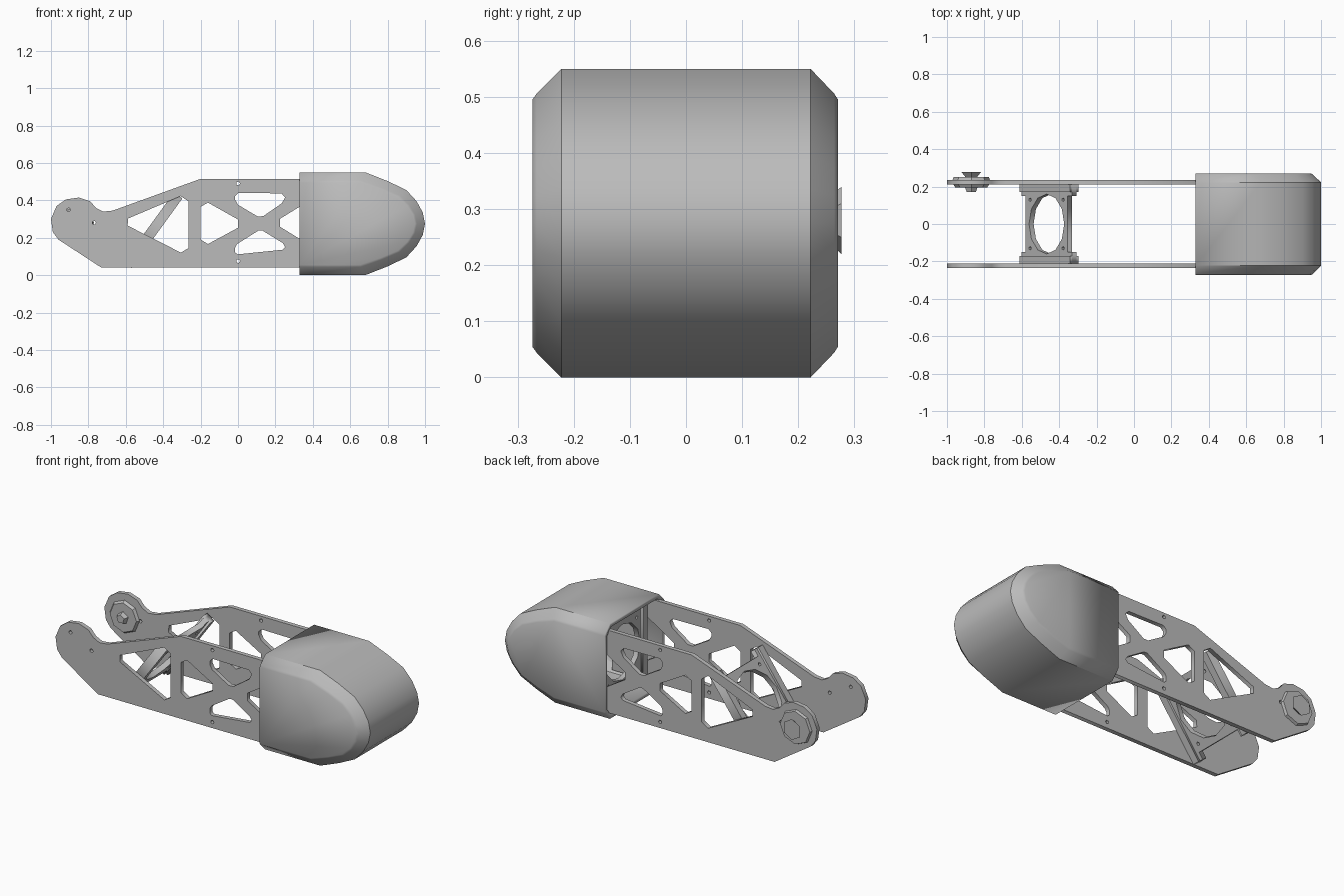
import bpy, bmesh, math
from mathutils import Vector

cube = bpy.data.objects.get("Cube")
if cube:
    bpy.data.objects.remove(cube, do_unlink=True)

grey = bpy.data.materials.new("plain_grey")
grey.use_nodes = True
colour = (0.5, 0.5, 0.5, 1)
grey.diffuse_color = colour
grey.node_tree.nodes["Principled BSDF"].inputs["Base Color"].default_value = colour


def add_mesh(name, mesh):
    mesh.materials.clear()
    mesh.materials.append(grey)
    obj = bpy.data.objects.new(name, mesh)
    bpy.context.collection.objects.link(obj)
    return obj


def clip_corners(points, cut):
    """Replace every sharp corner by a short flat."""
    result = []
    for i, p in enumerate(points):
        p = Vector(p)
        for other in (points[i - 1], points[(i + 1) % len(points)]):
            result.append(p + (Vector(other) - p).normalized() * cut)
    return result


def circle(cx, cy, radius, sides):
    steps = [math.tau * i / sides for i in range(sides)]
    return [(cx + radius * math.cos(a), cy + radius * math.sin(a)) for a in steps]


def cut_sheet(name, loops, thickness, location, rotation):
    """Flat sheet: the first loop is the outline, the others are holes."""
    curve = bpy.data.curves.new(name, "CURVE")
    curve.dimensions = "2D"
    curve.fill_mode = "BOTH"
    curve.extrude = thickness / 2
    for loop in loops:
        spline = curve.splines.new("POLY")
        spline.points.add(len(loop) - 1)
        for point, co in zip(spline.points, loop):
            point.co = (co[0], co[1], 0, 1)
        spline.use_cyclic_u = True
    temp = bpy.data.objects.new(name + "_curve", curve)
    bpy.context.collection.objects.link(temp)
    graph = bpy.context.evaluated_depsgraph_get()
    mesh = bpy.data.meshes.new_from_object(temp.evaluated_get(graph))
    bpy.data.objects.remove(temp, do_unlink=True)
    obj = add_mesh(name, mesh)
    obj.location = location
    obj.rotation_euler = rotation
    return obj


def turned(name, r_in, r_out, y_in, y_out, sides):
    """Hub piece along y, centred on the pivot."""
    bm = bmesh.new()
    bmesh.ops.create_cone(bm, cap_ends=True, segments=sides, radius1=r_out,
                          radius2=r_in, depth=y_out - y_in)
    mesh = bpy.data.meshes.new(name)
    bm.to_mesh(mesh)
    bm.free()
    obj = add_mesh(name, mesh)
    obj.location = (-0.87, (y_in + y_out) / 2, 0.28)
    obj.rotation_euler = (math.pi / 2, 0, 0)
    return obj


# Side plates with truss cut-outs and screw holes
outline = [(-0.73, 0.04), (0.62, 0.04), (0.62, 0.515), (-0.2, 0.515),
           (-0.67, 0.345), (-0.72, 0.34), (-0.76, 0.36), (-0.79, 0.395),
           (-0.85, 0.415), (-0.92, 0.405), (-0.97, 0.37), (-1, 0.3),
           (-0.99, 0.23), (-0.96, 0.19)]
windows = [
    clip_corners([(-0.63, 0.285), (-0.265, 0.1), (-0.265, 0.44)], 0.045),
    clip_corners([(-0.2, 0.41), (-0.2, 0.145), (0.04, 0.275)], 0.045),
    clip_corners([(-0.015, 0.44), (0.25, 0.437), (0.25, 0.395),
                  (0.12, 0.305), (-0.015, 0.385)], 0.018),
    clip_corners([(-0.015, 0.11), (0.25, 0.137), (0.25, 0.165),
                  (0.12, 0.245), (-0.015, 0.16)], 0.012),
    clip_corners([(0.19, 0.28), (0.45, 0.12), (0.45, 0.44)], 0.04),
]
screws = [circle(x, z, 0.011, 5) for x, z in
          [(-0.905, 0.35), (-0.77, 0.28), (0, 0.49), (0, 0.075)]]
for side, name in ((-1, "front_plate"), (1, "back_plate")):
    cut_sheet(name, [outline] + windows + screws, 0.025,
              (0, side * 0.2225, 0), (math.pi / 2, 0, 0))


# Cross brackets: H-shaped sheet with a round opening and thick end blocks
def bracket(name, x, z, tilt):
    quarter = [(0.23, 0.21), (0.23, 0.15), (0.19, 0.15)]
    half = quarter + [(u, -v) for u, v in reversed(quarter)]
    shape = half + [(-u, -v) for u, v in half]
    holes = [circle(0, 0, 0.16, 12)]
    holes += [circle(u, v, 0.01, 5) for u in (-0.15, 0.15) for v in (-0.13, 0.13)]
    cut_sheet(name, [shape] + holes, 0.03, (x, 0, z), (0, -tilt, 0))
    for side, label in ((-1, "front"), (1, "back")):
        tab = [(-0.23, 0.17), (0.23, 0.17), (0.23, 0.21), (-0.23, 0.21)]
        cut_sheet(name + "_" + label + "_block", [[(u, side * v) for u, v in tab]],
                  0.055, (x, 0, z), (0, -tilt, 0))


bracket("tilted_bracket", -0.455, 0.24, math.radians(54))
bracket("inner_bracket", 0.42, 0.28, math.radians(90))

# Pivot hub on the back plate
turned("hub_outer_washer", 0.1, 0.095, 0.235, 0.25, 8)
turned("hub_nut", 0.035, 0.06, 0.25, 0.277, 6)
turned("hub_inner_washer", 0.085, 0.095, 0.195, 0.21, 8)
turned("hub_shaft", 0.025, 0.035, 0.17, 0.195, 5)

# Hollow rounded end cover, open towards the arm
upper = [(0.33, 0.275), (0.68, 0.275), (0.8, 0.228), (0.9, 0.18),
         (0.955, 0.12), (0.988, 0.06)]
profile = upper + [(1, 0)] + [(x, -h) for x, h in reversed(upper)]
rings = [(-0.274, 1), (-0.266, 0.8), (-0.222, 0), (0.222, 0), (0.264, 0.8), (0.271, 1)]
bm = bmesh.new()
rows = []
for y, inset in rings:
    sx, sz = 1 - 0.08 * inset, 1 - 0.2 * inset
    rows.append([bm.verts.new((0.33 + (x - 0.33) * sx, y, 0.275 + h * sz))
                 for x, h in profile])
for a, b in zip(rows, rows[1:]):
    for i in range(len(profile) - 1):
        bm.faces.new((a[i], a[i + 1], b[i + 1], b[i]))
bm.faces.new(rows[0])
bm.faces.new(rows[-1])
bmesh.ops.recalc_face_normals(bm, faces=bm.faces)
# An open shell can be turned inside out, so check the front wall
bm.normal_update()
if bm.faces[-2].normal.y > 0:
    bmesh.ops.reverse_faces(bm, faces=bm.faces)
mesh = bpy.data.meshes.new("end_cover")
bm.to_mesh(mesh)
bm.free()
cover = add_mesh("end_cover", mesh)
bpy.ops.object.select_all(action="DESELECT")
cover.select_set(True)
bpy.context.view_layer.objects.active = cover
bpy.ops.object.shade_smooth_by_angle(angle=math.radians(40))
wall = cover.modifiers.new("wall", "SOLIDIFY")
wall.thickness = 0.025
wall.offset = -1
